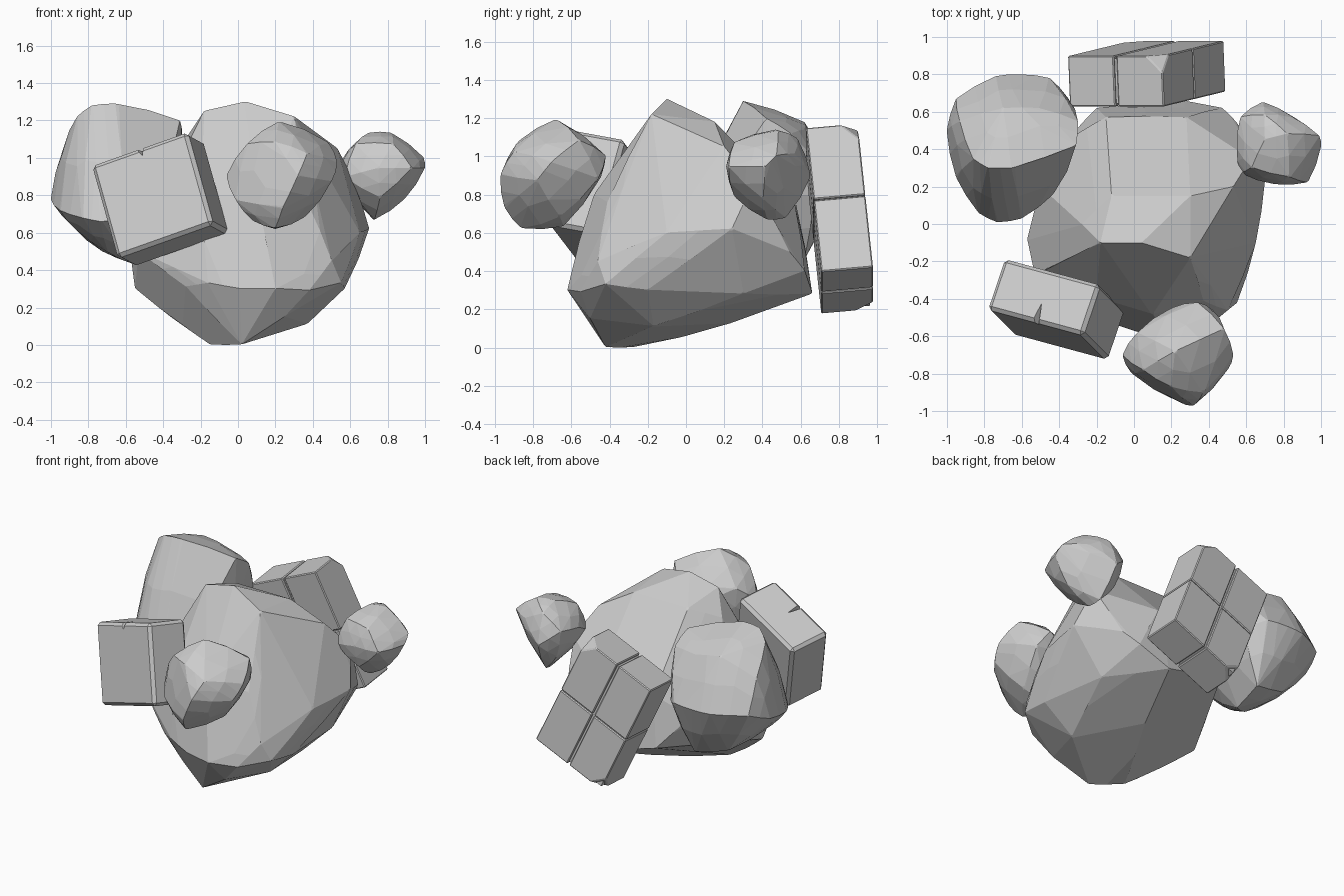
import bpy
import bmesh
from mathutils import Matrix, Vector

default_cube = bpy.data.objects.get("Cube")
if default_cube:
    bpy.data.objects.remove(default_cube, do_unlink=True)

# One plain stone colour
stone_grey = bpy.data.materials.new("stone_grey")
stone_grey.use_nodes = True
stone_colour = (0.6, 0.6, 0.6, 1)
stone_grey.diffuse_color = stone_colour
stone_grey.node_tree.nodes["Principled BSDF"].inputs["Base Color"].default_value = stone_colour


def finish(name, mesh_data):
    """Turn a bmesh into a flat-shaded stone object."""
    bmesh.ops.recalc_face_normals(mesh_data, faces=mesh_data.faces)
    mesh = bpy.data.meshes.new(name)
    mesh_data.to_mesh(mesh)
    mesh_data.free()
    mesh.materials.append(stone_grey)
    result = bpy.data.objects.new(name, mesh)
    bpy.context.collection.objects.link(result)
    return result


def hull(points):
    """Convex hull of the points, without leftover inner vertices."""
    mesh_data = bmesh.new()
    for point in points:
        mesh_data.verts.new(point)
    bmesh.ops.convex_hull(mesh_data, input=mesh_data.verts)
    loose = [vert for vert in mesh_data.verts if not vert.link_faces]
    bmesh.ops.delete(mesh_data, geom=loose, context="VERTS")
    bmesh.ops.recalc_face_normals(mesh_data, faces=mesh_data.faces)
    return mesh_data


def bounds(points):
    low = Vector([min(p[axis] for p in points) for axis in range(3)])
    high = Vector([max(p[axis] for p in points) for axis in range(3)])
    return low, high


def rock(name, points, chip, bulge):
    """Hull with chipped corners and swollen edges, kept to its first extents."""
    rough = hull(points)
    worked = []
    for edge in rough.edges:
        start, end = (vert.co for vert in edge.verts)
        outward = sum((face.normal for face in edge.link_faces), Vector()).normalized()
        swell = outward * bulge * edge.calc_length()
        worked += [start.lerp(end, chip), end.lerp(start, chip),
                   start.lerp(end, 0.5) + swell]
    low, high = bounds(points)
    work_low, work_high = bounds(worked)
    fitted = []
    for point in worked:
        fitted.append([
            low[axis] + (point[axis] - work_low[axis])
            * (high[axis] - low[axis]) / (work_high[axis] - work_low[axis])
            for axis in range(3)])
    rough.free()
    mesh_data = hull(fitted)
    bmesh.ops.dissolve_limit(mesh_data, angle_limit=0.08,
                             verts=mesh_data.verts, edges=mesh_data.edges)
    return finish(name, mesh_data)


def frame(centre, along, across):
    """Placement matrix whose local x and y follow the given directions."""
    x_axis = Vector(along).normalized()
    z_axis = x_axis.cross(Vector(across)).normalized()
    y_axis = z_axis.cross(x_axis)
    turn = Matrix((x_axis, y_axis, z_axis)).transposed().to_4x4()
    return Matrix.Translation(centre) @ turn


def block(name, placement, size, offset=(0, 0, 0), bevel=0.0, broken_corner=None):
    """Cut stone block with narrow chamfered edges and perhaps a broken corner."""
    mesh_data = bmesh.new()
    bmesh.ops.create_cube(mesh_data, size=1)
    bmesh.ops.scale(mesh_data, vec=size, verts=mesh_data.verts)
    if broken_corner:
        direction = Vector(broken_corner)
        corner = max(mesh_data.verts, key=lambda vert: vert.co.dot(direction))
        bmesh.ops.bevel(mesh_data, geom=[corner], offset=0.09,
                        segments=1, affect="VERTICES")
    if bevel:
        bmesh.ops.bevel(mesh_data, geom=mesh_data.edges[:], offset=bevel,
                        segments=1, affect="EDGES")
    bmesh.ops.translate(mesh_data, vec=offset, verts=mesh_data.verts)
    mesh_data.transform(placement)
    return finish(name, mesh_data)


# Central boulder: crown, right flank, front, underside, left flank, back
rock("central_boulder", [
    (.04, -.1, 1.3), (-.18, -.1, 1.25), (.3, -.18, 1.22), (.3, .15, 1.18), (-.12, .15, 1.18),
    (.53, .2, 1.05), (.62, .35, .86), (.7, .24, .62), (.65, -.1, .6), (.55, .54, .5),
    (.1, -.48, .8), (.37, -.41, .76), (-.2, -.39, .8), (.1, -.54, .52), (.5, -.46, .45),
    (.2, -.62, .3), (.0, -.57, .3), (-.16, -.51, .33), (-.28, -.42, .31), (.38, -.55, .29),
    (-.15, -.27, 0), (.02, -.42, 0), (.25, -.5, .15), (.37, -.17, .11), (.57, -.2, .3), (.55, -.42, .33),
    (.1, .22, .12), (.52, .3, .28), (-.3, -.22, .11),
    (-.57, -.08, .45), (-.55, -.06, .3), (-.53, -.27, .5), (-.5, .2, .6), (-.35, .45, .6),
    (-.28, .0, 1.1), (.47, .62, .4), (.26, .66, .28), (-.2, .62, .4), (-.15, .57, .74), (.28, .57, .74),
], chip=0.03, bulge=0.015)

# Front rock
rock("front_rock", [
    (-.06, -.7, .9), (.02, -.58, 1), (-.01, -.8, .77), (.05, -.6, .74),
    (.32, -.97, .9), (.24, -.95, .73), (.22, -.68, 1.19), (.2, -.87, 1.08), (.37, -.9, 1.02),
    (.48, -.56, 1.08), (.34, -.42, 1), (.2, -.45, .9), (.42, -.46, .88),
    (.53, -.7, .97), (.5, -.78, .87), (.2, -.86, .62), (.2, -.64, .63), (.36, -.66, .68),
    (.08, -.78, .66), (.05, -.78, 1.07),
], chip=0.06, bulge=0.04)

# Small rock on the right-hand side of the boulder
rock("side_rock", [
    (.55, .4, .97), (.57, .57, 1), (.57, .27, .9), (.69, .65, .9), (.7, .58, 1.1),
    (.7, .45, 1.14), (.82, .48, 1.14), (.63, .3, 1.08), (.83, .25, 1.08), (.84, .57, 1.02),
    (.99, .47, 1.01), (1, .41, .95), (.93, .22, .95), (.75, .21, .95), (.76, .25, .79),
    (.89, .4, .78), (.73, .42, .67), (.72, .52, .68), (.62, .54, .8),
], chip=0.06, bulge=0.04)

# Large rock at the rear
rock("rear_rock", [
    (-1, .5, .78), (-.95, .67, .85), (-.95, .25, .72), (-.93, .55, 1.06), (-.86, .35, 1.22),
    (-.78, .3, 1.28), (-.65, .3, 1.29), (-.7, .62, 1.18), (-.31, .42, 1.2), (-.3, .55, 1.12),
    (-.5, .62, 1.14), (-.6, .8, .85), (-.45, .78, .85), (-.74, .79, .85), (-.35, .67, .8),
    (-.73, .01, .66), (-.83, .06, .68), (-.6, .03, .68), (-.43, .16, .78), (-.87, .3, .62),
    (-.7, .26, .5), (-.55, .36, .43), (-.5, .62, .46), (-.74, .58, .52), (-.34, .42, .8),
], chip=0.04, bulge=0.03)

# Front block, with a wedge notch in its upper front edge
front_frame = frame((-.415, -.457, .778), along=(.48, -.13, .17), across=(.07, .25, -.05))
front_block = block("front_block", front_frame, (.56, .29, .53), bevel=0.02)
wedge = hull([(0, 0, .28), (-.035, -.17, .29), (.035, -.17, .29), (.01, -.17, .21)])
wedge.transform(front_frame)
cutter = finish("notch_cutter", wedge)
cutter.hide_render = True
notch = front_block.modifiers.new("notch", "BOOLEAN")
notch.operation = "DIFFERENCE"
notch.solver = "EXACT"
notch.object = cutter
bpy.context.view_layer.objects.active = front_block
bpy.ops.object.modifier_apply(modifier=notch.name)
bpy.data.objects.remove(cutter, do_unlink=True)

# Rear slab: four blocks around a core, with broken corners at top and bottom
slab_frame = frame((.068, .803, .675), along=(.33, .08, -.75), across=(-.5, 0, -.22))
length, width, depth = 0.825, 0.55, 0.272
long_groove, cross_groove = 0.016, 0.006
block("rear_slab_core", slab_frame, (length - .03, width - .03, depth - .03),
      broken_corner=(-1, -1, 1))
for row in (-1, 1):
    for column in (-1, 1):
        label = ("upper" if row < 0 else "lower") + ("_right" if column < 0 else "_left")
        block("rear_slab_" + label, slab_frame,
              ((length - cross_groove) / 2, (width - long_groove) / 2, depth),
              offset=(row * (length + cross_groove) / 4,
                      column * (width + long_groove) / 4, 0),
              bevel=0.006,
              broken_corner=(row, column, 1) if row == column else None)
